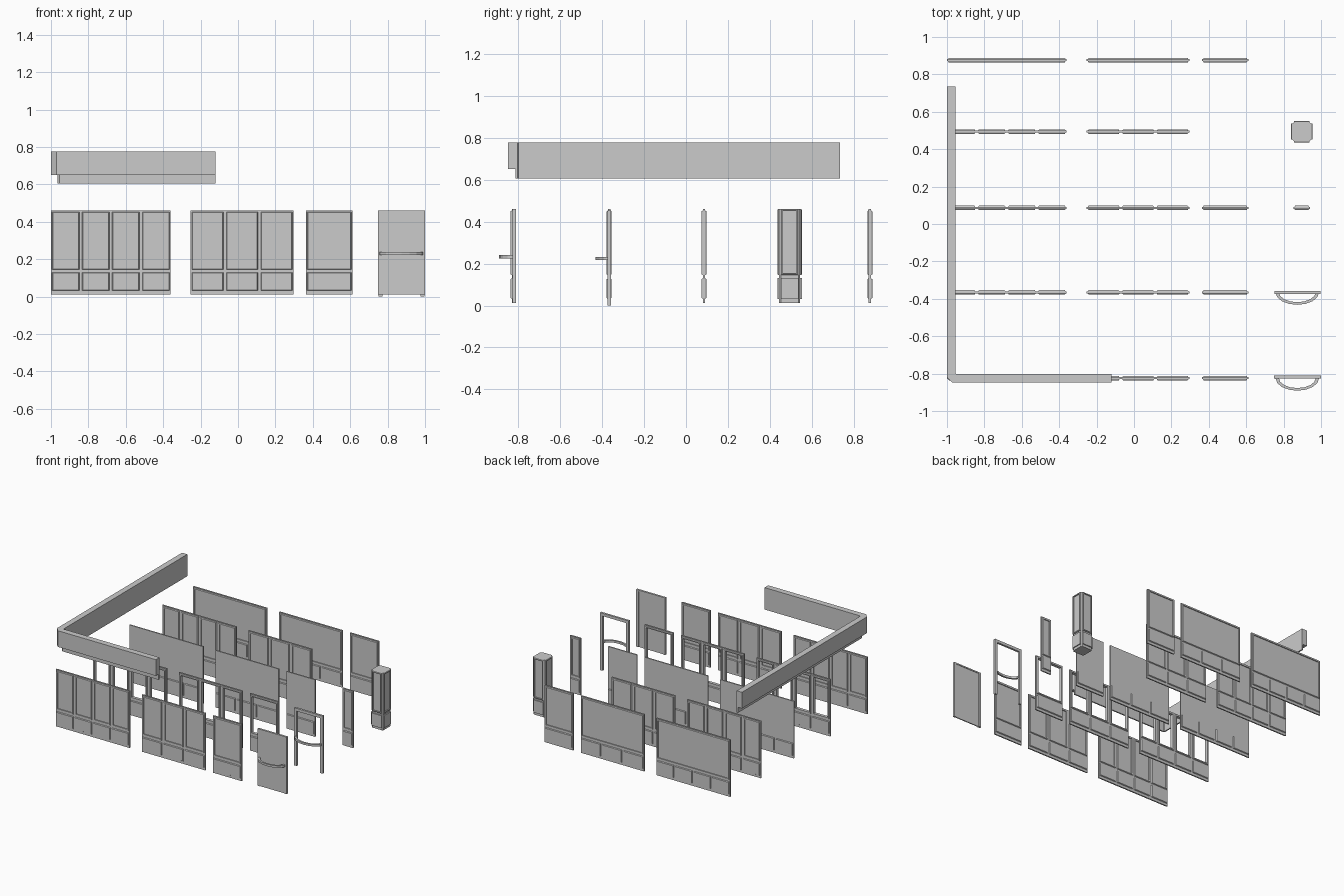
import bpy, bmesh, math

if "Cube" in bpy.data.objects:
    bpy.data.objects.remove(bpy.data.objects["Cube"])

T, P = 0.012, 0.005            # half depth of trim, half depth of backing plate
Z0, Z1 = 0.012, 0.46           # module bottom and top
LOW = (0.032, 0.130)           # kick panel heights
UP = (0.145, 0.453)            # window heights


def box(bm, x0, x1, y0, y1, z0, z1):
    v = [bm.verts.new((x, y, z)) for z in (z0, z1)
         for x, y in ((x0, y0), (x1, y0), (x1, y1), (x0, y1))]
    for f in ((3, 2, 1, 0), (4, 5, 6, 7), (0, 1, 5, 4), (1, 2, 6, 5), (2, 3, 7, 6), (3, 0, 4, 7)):
        bm.faces.new([v[i] for i in f])


def loft(bm, rings, closed=False):
    """Skin a list of rings; closed joins last to first, otherwise cap the ends."""
    vs = [[bm.verts.new(p) for p in r] for r in rings]
    n = len(vs[0])
    for a, b in zip(vs, vs[1:] + ([vs[0]] if closed else [])):
        for i in range(n):
            j = (i + 1) % n
            bm.faces.new((a[i], a[j], b[j], b[i]))
    if not closed:
        bm.faces.new(vs[0][::-1])
        bm.faces.new(vs[-1])


def rect(x0, x1, z0, z1, inset, y):
    a, b, c, d = x0 + inset, x1 - inset, z0 + inset, z1 - inset
    return [(a, y, c), (b, y, c), (b, y, d), (a, y, d)]


def sash(bm, x0, x1, z0, z1, w=0.012, t=T):
    """Hollow chamfered window frame."""
    sec = ((0, -P), (0.004, -t), (w, -t), (w, t), (0.004, t), (0, P))
    loft(bm, [rect(x0, x1, z0, z1, i, y) for i, y in sec], True)


def raised(bm, x0, x1, z0, z1):
    """Solid chamfered kick panel."""
    sec = ((0.004, -T), (0, -P), (0, P), (0.004, T))
    loft(bm, [rect(x0, x1, z0, z1, i, y) for i, y in sec])


def finish(bm, name, loc=(0, 0, 0)):
    bmesh.ops.recalc_face_normals(bm, faces=bm.faces)
    me = bpy.data.meshes.new(name)
    bm.to_mesh(me)
    bm.free()
    ob = bpy.data.objects.new(name, me)
    ob.location = loc
    bpy.context.collection.objects.link(ob)
    return ob


def module(name, y, x0, x1, n, style):
    """Wall module with n bays. Styles: glazed, open, plain, framed."""
    bm = bmesh.new()
    gap = 0.015
    e = 0.006
    w = (x1 - x0 - 2 * e - gap * (n - 1)) / n
    bays = [(x0 + e + i * (w + gap), x0 + e + i * (w + gap) + w) for i in range(n)]
    if style == 'open':
        box(bm, x0, x1, -P, P, Z0, UP[0])
        box(bm, x0, x1, -P, P, UP[1], Z1)
        xs = [x0] + [x for b in bays for x in b] + [x1]
        for a, b in zip(xs[::2], xs[1::2]):
            box(bm, a, b, -P, P, UP[0], UP[1])
    else:
        box(bm, x0, x1, -P, P, Z0, Z1)
    for a, b in bays:
        raised(bm, a, b, *LOW)
        if style in ('glazed', 'open'):
            sash(bm, a, b, *UP)
    if style == 'framed':
        sash(bm, x0 + e, x1 - e, *UP, w=0.01)
    finish(bm, name, (0, y, 0))


# Grid of wall modules
wide, mid, slim = (-1.0, -0.36, 4), (-0.253, 0.297, 3), (0.363, 0.612, 1)
for label, y, style, cols in (
        ('glazed', -0.824, 'glazed', (wide, mid, slim)),
        ('open', -0.366, 'open', (wide, mid, slim)),
        ('plain', 0.086, 'plain', (wide, mid, slim)),
        ('panelled', 0.494, 'glazed', (wide, mid)),
        ('framed', 0.876, 'framed', (wide, mid, slim))):
    for size, (a, b, n) in zip(('wide', 'middle', 'single'), cols):
        module(f'{label}_wall_{size}', y, a, b, n, style)

# Narrow infill panel
module('narrow_panel', 0.086, 0.852, 0.942, 1, 'glazed')


# Curved push bar shared by both doors
def push_bar(name, y, z):
    bm = bmesh.new()
    rings = []
    for i in range(9):
        t = math.pi * i / 8
        c, s = math.cos(t), math.sin(t)
        rings.append([(0.873 - a * c, -d * s, h)
                      for a, d, h in ((0.116, 0.066, -0.008), (0.098, 0.052, -0.008),
                                      (0.098, 0.052, 0.008), (0.116, 0.066, 0.008))])
    loft(bm, rings)
    finish(bm, name, (0, y, z))


# Solid door leaf
bm = bmesh.new()
box(bm, 0.748, 1.0, -0.004, 0.004, 0.012, 0.46)
for a, b in ((0.748, 0.768), (0.98, 1.0)):
    box(bm, a, b, -0.008, 0.008, 0.012, 0.46)
box(bm, 0.768, 0.98, -0.008, 0.008, 0.45, 0.46)
finish(bm, 'door_leaf', (0, -0.818, 0))
push_bar('door_push_bar', -0.825, 0.232)

# Open door frame with legs
bm = bmesh.new()
for a, b in ((0.75, 0.772), (0.976, 0.998)):
    box(bm, a, b, -0.008, 0.008, 0.0, 0.452)
box(bm, 0.772, 0.976, -0.008, 0.008, 0.43, 0.452)
finish(bm, 'door_frame', (0, -0.366, 0))
push_bar('door_frame_push_bar', -0.366, 0.224)

# Corner pillar: chamfered core with a frame and a kick panel on each side
bm = bmesh.new()
h, k = 0.050, 0.042
plan = [(-k, -h), (k, -h), (h, -k), (h, k), (k, h), (-k, h), (-h, k), (-h, -k)]
loft(bm, [[(x, y, z) for x, y in plan] for z in (Z0, Z1)])
finish(bm, 'pillar_core', (0.897, 0.494, 0))
for i in range(4):
    bm = bmesh.new()
    sash(bm, -k, k, UP[0], Z1, 0.009, 0.008)
    box(bm, -k, k, -0.008, 0, *LOW)
    t = i * math.pi / 2
    ob = finish(bm, f'pillar_trim_{i + 1}', (0.897 + h * math.sin(t), 0.494 - h * math.cos(t), 0))
    ob.rotation_euler.z = t

# L-shaped fascia: stepped section swept round a chamfered corner
# d = distance inward from the outer face
bm = bmesh.new()
rings = [[], [], [], []]
for d, z in ((0, 0.65), (0.036, 0.65), (0.036, 0.605), (0.046, 0.605), (0.046, 0.777), (0, 0.777)):
    x, y, c = -1.0 + d, -0.848 + d, max(0.03 - d * 0.6, 0.004)
    for r, p in zip(rings, ((x, 0.734), (x, y + c), (x + c, y), (-0.12, y))):
        r.append((*p, z))
loft(bm, rings)
finish(bm, 'fascia')
